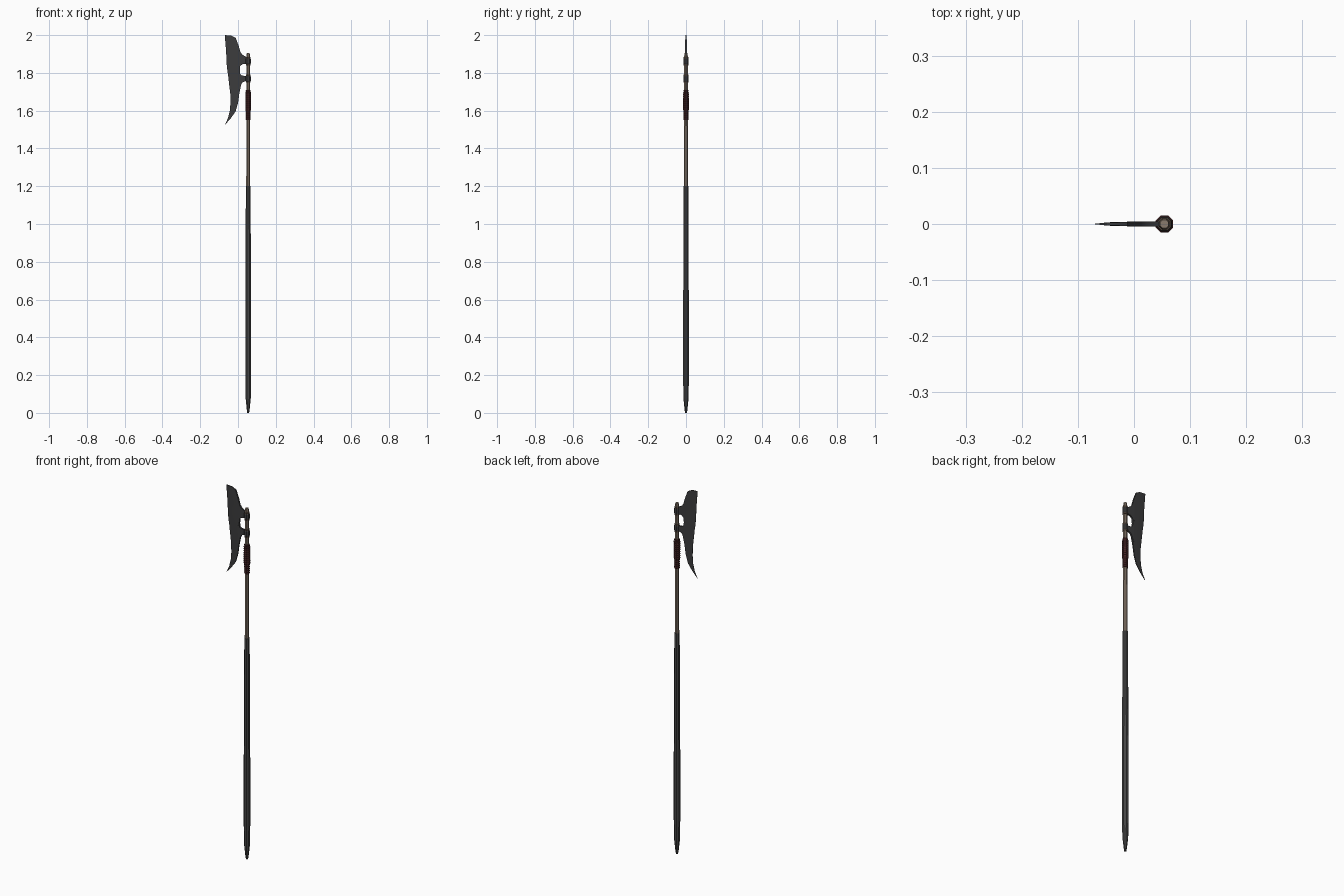
import bpy, bmesh, math

if "Cube" in bpy.data.objects:
    bpy.data.objects.remove(bpy.data.objects["Cube"])

CX = 0.054   # shaft axis
SIDES = 8


def material(name, rgb):
    m = bpy.data.materials.new(name)
    m.diffuse_color = (*rgb, 1)
    m.use_nodes = True
    m.node_tree.nodes["Principled BSDF"].inputs["Base Color"].default_value = m.diffuse_color
    return m


IRON = material("dark iron", (0.045, 0.045, 0.047))
SLEEVE = material("charcoal sleeve", (0.058, 0.058, 0.058))
WOOD = material("weathered wood", (0.25, 0.195, 0.15))
WRAP = material("dark red leather", (0.055, 0.016, 0.017))
BROWN = material("dark brown band", (0.085, 0.06, 0.045))


def finish(bm, name, mat, smooth=None):
    bmesh.ops.recalc_face_normals(bm, faces=bm.faces)
    me = bpy.data.meshes.new(name)
    bm.to_mesh(me)
    bm.free()
    ob = bpy.data.objects.new(name, me)
    bpy.context.collection.objects.link(ob)
    me.materials.append(mat)
    if smooth:
        bpy.ops.object.select_all(action='DESELECT')
        bpy.context.view_layer.objects.active = ob
        ob.select_set(True)
        bpy.ops.object.shade_smooth_by_angle(angle=math.radians(smooth))
    return ob


def lathe(name, profile, mat):
    """Octagonal turned part from (flat radius, z) pairs, bottom to top."""
    bm = bmesh.new()
    rings = []
    for r, z in profile:
        R = r / math.cos(math.pi / SIDES)
        rings.append([bm.verts.new((CX + R * math.cos(a), R * math.sin(a), z))
                      for a in [(i + 0.5) * 2 * math.pi / SIDES for i in range(SIDES)]])
    for lo, hi in zip(rings, rings[1:]):
        for i in range(SIDES):
            j = (i + 1) % SIDES
            bm.faces.new((lo[i], lo[j], hi[j], hi[i]))
    bm.faces.new(rings[0])
    bm.faces.new(rings[-1])
    return finish(bm, name, mat)


# Shaft: lower sleeve with pointed butt, wooden upper part
lathe("lower_sleeve", [(0.005, 0), (0.008, 0.02), (0.0135, 0.075), (0.0155, 0.2),
                       (0.0155, 0.5), (0.0145, 0.66), (0.0135, 0.95), (0.0125, 1.2)], SLEEVE)
lathe("upper_shaft", [(0.0105, 1.19), (0.0095, 1.55), (0.0095, 1.89), (0.0075, 1.905)], WOOD)

# Leather wrap: ribbed winding with a thicker upper part
wrap = []
n = 15
for i in range(n):
    z = 1.55 + 0.16 * i / n
    r = 0.0155 if 4 < i < 14 else 0.0130
    wrap += [(r - 0.0015, z), (r, z + 0.003), (r, z + 0.008)]
wrap.append((0.011, 1.71))
lathe("leather_wrap", wrap, WRAP)

# Bands that hold the blade, and the cap band
for k, z in enumerate((1.77, 1.862)):
    lathe(f"blade_collar_{k}", [(0.011, z - 0.016), (0.0135, z - 0.012),
                                (0.0135, z + 0.012), (0.011, z + 0.016)], IRON)
    lathe(f"collar_trim_{k}", [(0.012, z - 0.022), (0.012, z + 0.022)], BROWN)

# Blade: rows of (edge x, edge z, back x, back z), top to bottom
ROWS = [(-.070, 2.0, -.035, 1.997), (-.068, 1.975, -.012, 1.985), (-.065, 1.94, .003, 1.945),
        (-.063, 1.915, .013, 1.910), (-.061, 1.87, .018, 1.873), (-.060, 1.845, .012, 1.838),
        (-.056, 1.81, .010, 1.81), (-.052, 1.785, .013, 1.785), (-.050, 1.765, .020, 1.762),
        (-.047, 1.74, .015, 1.73), (-.041, 1.69, .007, 1.69), (-.040, 1.64, .000, 1.64),
        (-.043, 1.60, -.013, 1.595), (-.053, 1.56, -.038, 1.56), (-.0695, 1.526, -.069, 1.525)]
bm = bmesh.new()
loops = []
for ex, ez, bx, bz in ROWS:
    w = min(1, (bx - ex) / 0.065)
    sec = [(0, 0.0004), (0.4, 0.003 * w + 0.0004), (1, 0.004 * w + 0.0004)]
    sec = sec + [(t, -y) for t, y in reversed(sec)]
    loops.append([bm.verts.new((ex + (bx - ex) * t, y, ez + (bz - ez) * t)) for t, y in sec])
for a, b in zip(loops, loops[1:]):
    for i in range(6):
        j = (i + 1) % 6
        bm.faces.new((a[i], a[j], b[j], b[i]))
bm.faces.new(loops[0])
bm.faces.new(loops[-1])
finish(bm, "blade", IRON, 35)


# Flared arms joining blade to collars: (x, lower z, upper z)
def arm(name, stations):
    bm = bmesh.new()
    secs = [[bm.verts.new((x, y, z)) for y, z in
             ((-.0045, lo), (.0045, lo), (.0045, hi), (-.0045, hi))] for x, lo, hi in stations]
    for a, b in zip(secs, secs[1:]):
        for i in range(4):
            j = (i + 1) % 4
            bm.faces.new((a[i], a[j], b[j], b[i]))
    bm.faces.new(secs[0])
    bm.faces.new(secs[-1])
    finish(bm, name, IRON, 35)


arm("upper_arm", [(.002, 1.825, 1.935), (.012, 1.836, 1.911), (.022, 1.845, 1.898),
                  (.034, 1.848, 1.890), (.05, 1.848, 1.882)])
arm("lower_arm", [(.004, 1.71, 1.80), (.012, 1.728, 1.792), (.022, 1.748, 1.786),
                  (.034, 1.755, 1.784), (.05, 1.757, 1.784)])
